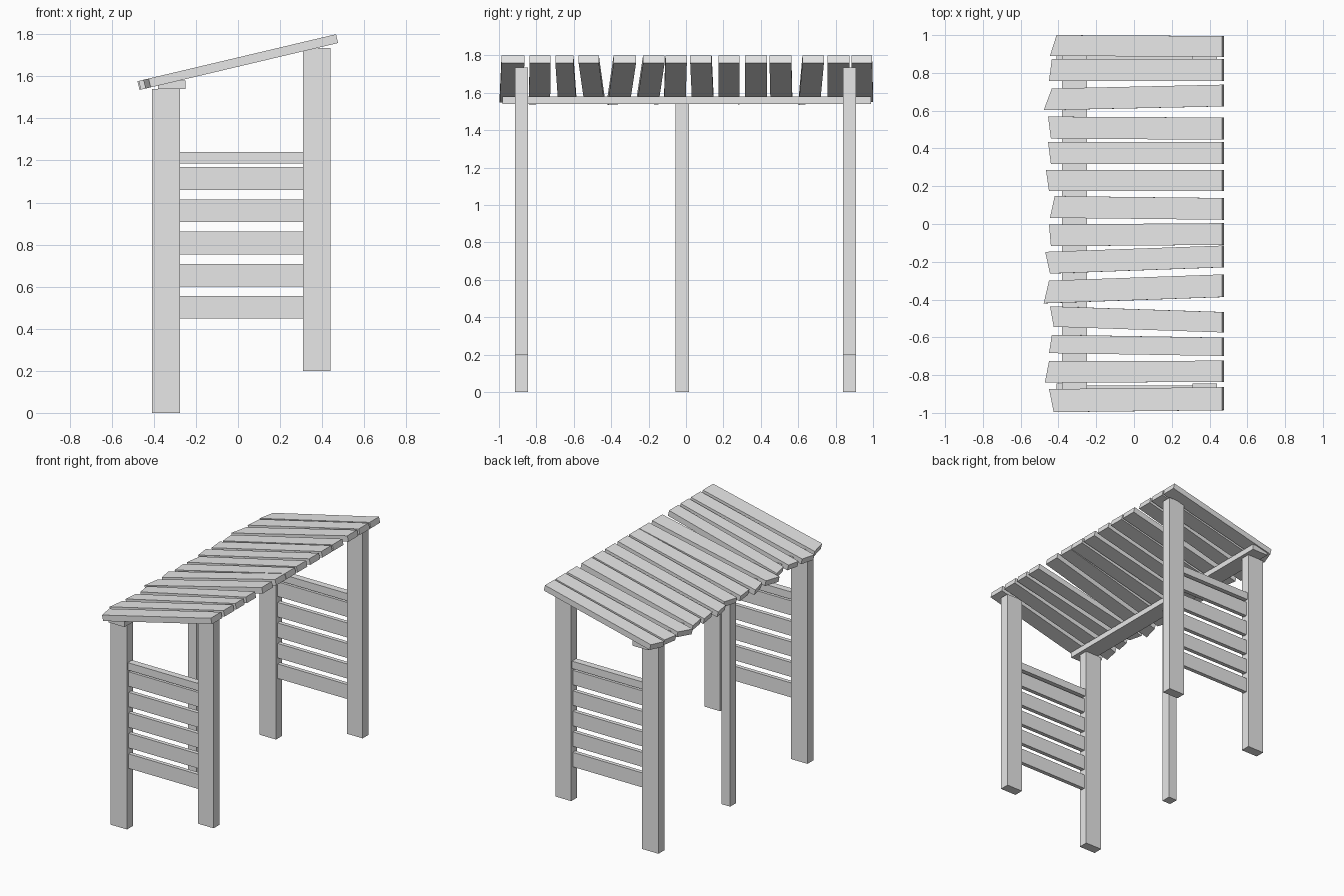
import bpy
import bmesh
from math import atan, sin, cos
from mathutils import Vector

default_cube = bpy.data.objects.get("Cube")
if default_cube:
    bpy.data.objects.remove(default_cube, do_unlink=True)

# Single timber colour
grey = (0.8, 0.8, 0.8, 1)
timber = bpy.data.materials.new("grey_timber")
timber.use_nodes = True
timber.diffuse_color = grey
timber.node_tree.nodes["Principled BSDF"].inputs["Base Color"].default_value = grey


def add_object(name, bm):
    """Turn a bmesh into a linked object with the timber material."""
    bmesh.ops.recalc_face_normals(bm, faces=bm.faces)
    mesh = bpy.data.meshes.new(name)
    bm.to_mesh(mesh)
    bm.free()
    mesh.materials.append(timber)
    obj = bpy.data.objects.new(name, mesh)
    bpy.context.scene.collection.objects.link(obj)
    return obj


def beam(name, x_range, y_range, z_range):
    """Rectangular timber spanning the given ranges."""
    bm = bmesh.new()
    bmesh.ops.create_cube(bm, size=1)
    ranges = (x_range, y_range, z_range)
    for v in bm.verts:
        v.co = [lo if c < 0 else hi for c, (lo, hi) in zip(v.co, ranges)]
    return add_object(name, bm)


def span(centre, size):
    return centre - size / 2, centre + size / 2


# Side frames: a low post, a raised tall post and slats between them
LOW_X = (-0.41, -0.275)
TALL_X = (0.31, 0.44)
GAP_X = (LOW_X[1], TALL_X[0])

for side, y in (("front", -0.88), ("back", 0.875)):
    beam(side + "_low_post", LOW_X, span(y, 0.07), (0, 1.54))
    beam(side + "_tall_post", TALL_X, span(y, 0.07), (0.2, 1.735))
    for i in range(5):
        bottom = 0.448 + i * 0.153
        beam(f"{side}_slat_{i + 1}", GAP_X, span(y, 0.03), (bottom, bottom + 0.108))
    beam(side + "_top_rail", GAP_X, span(y, 0.05), (1.185, 1.24))

# Middle post and the long beam under the low roof edge
beam("middle_post", span(-0.34, 0.07), span(-0.02, 0.07), (0, 1.54))
beam("roof_beam", (-0.38, -0.25), (-0.98, 0.99), (1.54, 1.58))

# Roof boards, laid on a slope with uneven low ends
SLOPE = 0.2365
RIDGE_HEIGHT = 1.69
HIGH_END = 0.466
pitch = atan(SLOPE)
down = Vector((sin(pitch), 0, -cos(pitch))) * 0.043


def on_slope(x, y):
    return Vector((x, y, RIDGE_HEIGHT + SLOPE * x))


def roof_board(name, low_y, high_y, width, back_x, front_x):
    """Slanted plank from its low end to the straight high edge."""
    half = width / 2
    outline = [
        on_slope(back_x, low_y + half),
        on_slope(front_x, low_y - half),
        on_slope(HIGH_END, high_y - half),
        on_slope(HIGH_END, high_y + half),
    ]
    bm = bmesh.new()
    top = bm.faces.new([bm.verts.new(p) for p in outline])
    extruded = bmesh.ops.extrude_face_region(bm, geom=[top], use_keep_orig=True)
    lower = [g for g in extruded["geom"] if isinstance(g, bmesh.types.BMVert)]
    bmesh.ops.translate(bm, verts=lower, vec=down)
    return add_object(name, bm)


# Low-end y, high-end y, width, low-end x at the back and front corner
boards = [
    (0.945, 0.94, 0.11, -0.41, -0.445),
    (0.815, 0.815, 0.116, -0.435, -0.45),
    (0.66, 0.68, 0.115, -0.435, -0.478),
    (0.51, 0.505, 0.117, -0.455, -0.44),
    (0.375, 0.375, 0.117, -0.455, -0.44),
    (0.23, 0.23, 0.113, -0.466, -0.45),
    (0.09, 0.08, 0.115, -0.42, -0.445),
    (-0.06, -0.053, 0.115, -0.45, -0.44),
    (-0.205, -0.172, 0.115, -0.47, -0.445),
    (-0.36, -0.327, 0.12, -0.45, -0.478),
    (-0.49, -0.52, 0.108, -0.445, -0.425),
    (-0.635, -0.65, 0.097, -0.435, -0.45),
    (-0.783, -0.78, 0.113, -0.45, -0.472),
    (-0.935, -0.925, 0.122, -0.45, -0.425),
]
for i, row in enumerate(boards):
    roof_board(f"roof_board_{i + 1}", *row)
